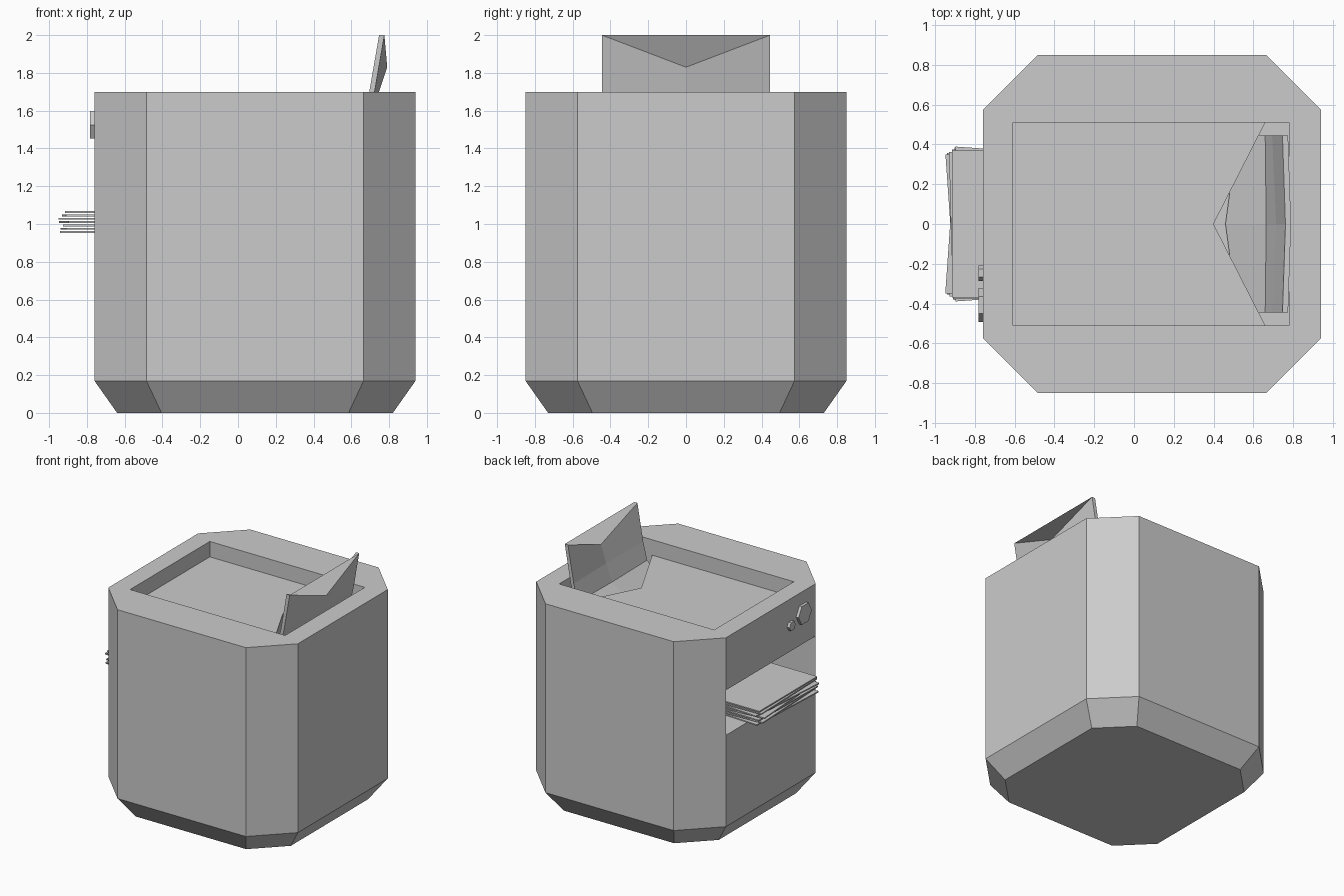
import bpy, bmesh, math, random

if "Cube" in bpy.data.objects:
    bpy.data.objects.remove(bpy.data.objects["Cube"])

random.seed(4)


def make_object(name, bm):
    bmesh.ops.recalc_face_normals(bm, faces=bm.faces)
    mesh = bpy.data.meshes.new(name)
    bm.to_mesh(mesh)
    bm.free()
    obj = bpy.data.objects.new(name, mesh)
    bpy.context.collection.objects.link(obj)
    return obj


def loft(name, rings):
    """Solid through a list of equally long point rings."""
    bm = bmesh.new()
    rows = [[bm.verts.new(p) for p in ring] for ring in rings]
    n = len(rows[0])
    for a, b in zip(rows, rows[1:]):
        for i in range(n):
            j = (i + 1) % n
            bm.faces.new((a[i], a[j], b[j], b[i]))
    bm.faces.new(rows[0])
    bm.faces.new(rows[-1])
    return make_object(name, bm)


def prism(name, outline, z0, z1):
    return loft(name, [[(x, y, z) for x, y in outline] for z in (z0, z1)])


def rect(x0, x1, y):
    return [(x0, -y), (x1, -y), (x1, y), (x0, y)]


def cut(target, cutter):
    mod = target.modifiers.new("cut", 'BOOLEAN')
    mod.operation = 'DIFFERENCE'
    mod.solver = 'EXACT'
    mod.object = cutter
    bpy.context.view_layer.objects.active = target
    bpy.ops.object.modifier_apply(modifier=mod.name)
    bpy.data.objects.remove(cutter)


def octagon(hx, hy, cx, cy, z, x=0.09):
    pts = [(hx, cy), (cx, hy), (-cx, hy), (-hx, cy),
           (-hx, -cy), (-cx, -hy), (cx, -hy), (hx, -cy)]
    return [(x + px, py, z) for px, py in pts]


# Body with chamfered corners and tapered foot
body = loft("body", [octagon(0.73, 0.73, 0.495, 0.495, 0.0),
                     octagon(0.85, 0.85, 0.575, 0.575, 0.17),
                     octagon(0.85, 0.85, 0.575, 0.575, 1.70)])

# Top tray, its V-shaped outlet pocket, and the paper slot in the side
cut(body, prism("tray_cutter", rect(-0.61, 0.78, 0.51), 1.575, 1.9))
cut(body, prism("pocket_cutter", [(0.40, 0), (0.66, -0.51), (0.78, -0.51),
                                  (0.78, 0.51), (0.66, 0.51)], 1.40, 1.85))
cut(body, prism("slot_cutter", rect(-0.9, -0.30, 0.574), 0.91, 1.275))

# Notched, slightly folded guide plate rising from the pocket
# each row: edge x, edge z, middle x, middle z
rows = [(0.52, 1.42, 0.46, 1.42), (0.66, 1.56, 0.665, 1.55),
        (0.695, 1.70, 0.715, 1.69), (0.747, 2.0, 0.762, 1.83)]
t = 0.028
loft("guide_plate", [[(ex, -0.445, ez), (mx, 0, mz), (ex, 0.445, ez),
                      (ex + t, 0.445, ez), (mx + t, 0, mz), (ex + t, -0.445, ez)]
                     for ex, ez, mx, mz in rows])

# Untidy stack of paper sheets
angles = [-3, 2.5, -1, 4, -4, 1.5, 0]
for i, deg in enumerate(angles):
    sheet = prism("paper_sheet", rect(-0.29, 0.29, 0.37), -0.005, 0.005)
    sheet.location = (-0.63 + random.uniform(-0.005, 0.005), 0, 0.957 + i * 0.0177)
    sheet.rotation_euler.z = math.radians(deg)

# Hexagonal buttons
for name, y, z, r in (("large_button", -0.408, 1.525, 0.085),
                      ("small_button", -0.247, 1.487, 0.039)):
    ring = [(y + r * math.cos(k * math.pi / 3), z + r * math.sin(k * math.pi / 3))
            for k in range(6)]
    loft(name, [[(x, py, pz) for py, pz in ring] for x in (-0.783, -0.75)])
